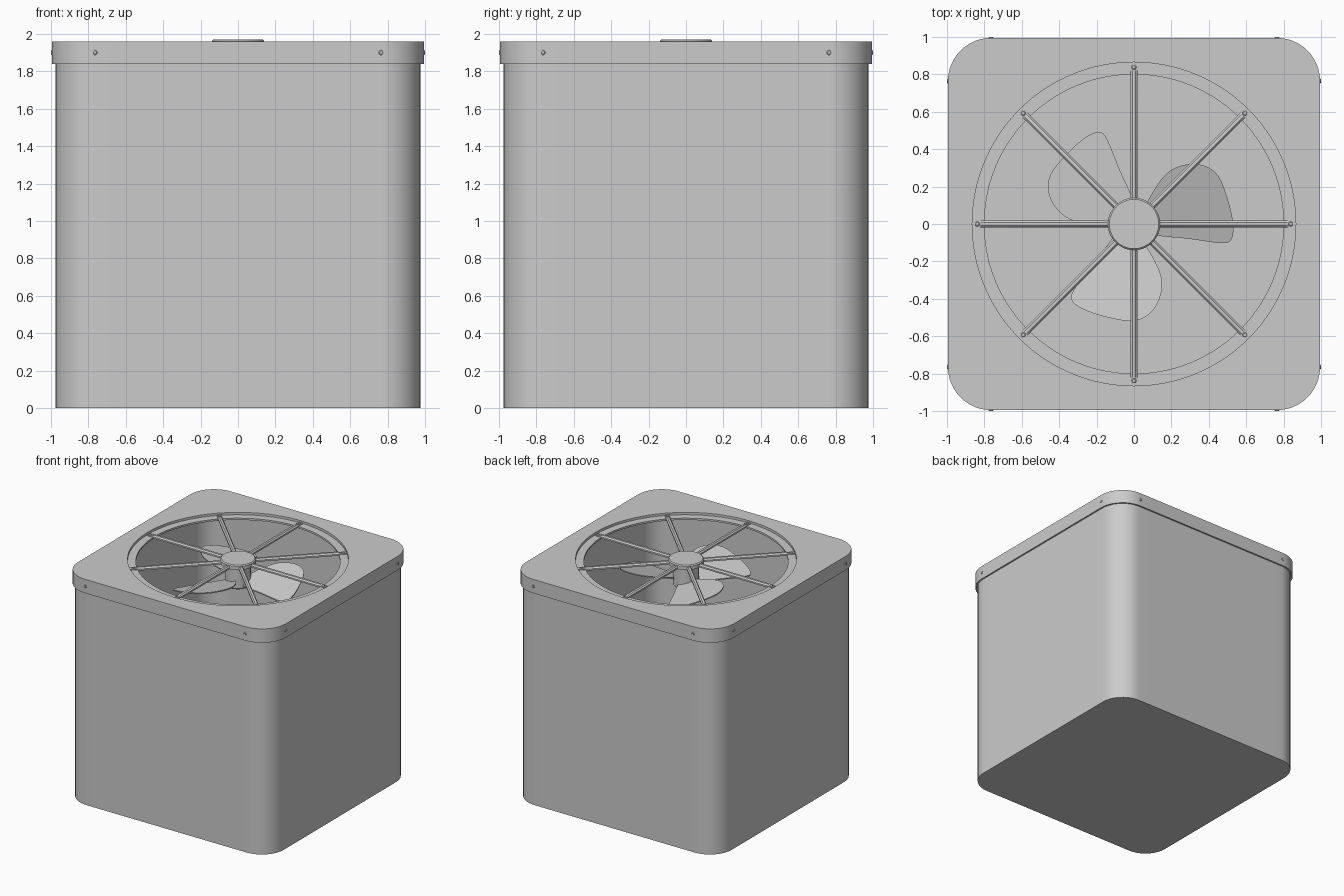
import bpy, bmesh
from math import sin, cos, tan, atan2, pi, radians
from mathutils import Vector, Matrix

if "Cube" in bpy.data.objects:
    bpy.data.objects.remove(bpy.data.objects["Cube"])


def finish(name, bm, mat=None, smooth=True):
    bmesh.ops.recalc_face_normals(bm, faces=bm.faces)
    if mat:
        bm.transform(mat)
    me = bpy.data.meshes.new(name)
    bm.to_mesh(me)
    bm.free()
    ob = bpy.data.objects.new(name, me)
    bpy.context.collection.objects.link(ob)
    if smooth:
        bpy.ops.object.select_all(action='DESELECT')
        ob.select_set(True)
        bpy.context.view_layer.objects.active = ob
        bpy.ops.object.shade_smooth_by_angle(angle=radians(30))
    return ob


def rounded_square(half, r, z, flat=20, arc=12):
    """Loop with many points per side so it can be bridged to a circle."""
    c = half - r
    a = atan2(c, half)
    side = [(half, half * tan(-a + 2 * a * i / flat)) for i in range(flat + 1)]
    side += [(c + r * cos(pi / 2 * i / arc), c + r * sin(pi / 2 * i / arc))
             for i in range(1, arc)]
    return [Matrix.Rotation(k * pi / 2, 3, 'Z') @ Vector((x, y, z))
            for k in range(4) for x, y in side]


def circle_like(loop, r, z):
    return [Vector((r * cos(t), r * sin(t), z)) for t in (atan2(p.y, p.x) for p in loop)]


def loft(name, loops, closed=False, caps=False, mat=None):
    bm = bmesh.new()
    rows = [[bm.verts.new(p) for p in lp] for lp in loops]
    n = len(rows[0])
    pairs = list(zip(rows, rows[1:])) + ([(rows[-1], rows[0])] if closed else [])
    for a, b in pairs:
        for i in range(n):
            j = (i + 1) % n
            bm.faces.new((a[i], a[j], b[j], b[i]))
    if caps:
        bm.faces.new(rows[0])
        bm.faces.new(rows[-1])
    return finish(name, bm, mat)


def disc_stack(name, rings, n=48, mat=None):
    """Turned solid from (radius, z) pairs."""
    return loft(name, [[Vector((r * cos(2 * pi * i / n), r * sin(2 * pi * i / n), z))
                        for i in range(n)] for r, z in rings], caps=True, mat=mat)


# Open-topped housing shell
loft("housing", [rounded_square(h, r, z) for h, r, z in
                 ((0.975, 0.21, 0), (0.975, 0.21, 1.92),
                  (0.96, 0.195, 1.92), (0.96, 0.195, 0.015))], caps=True)

# Lid with skirt, round opening and recessed ledge
ref = rounded_square(0.995, 0.23, 0)
loft("lid", [circle_like(ref, 0.80, 1.925), circle_like(ref, 0.80, 1.94),
             circle_like(ref, 0.865, 1.94), circle_like(ref, 0.865, 1.96),
             rounded_square(0.995, 0.23, 1.96), rounded_square(0.995, 0.23, 1.84),
             rounded_square(0.981, 0.216, 1.84), rounded_square(0.981, 0.216, 1.925)],
     closed=True)

# Grille spokes: ridged bar with a flat fixing tab and a screw
SCREW = ((0.013, -0.004), (0.013, 0.002), (0.009, 0.005))
profile = [(-0.018, 1.932), (0.018, 1.932), (0.018, 1.945), (0.009, 1.957),
           (-0.009, 1.957), (-0.018, 1.945)]
for k in range(8):
    rot = Matrix.Rotation(k * pi / 4, 4, 'Z')
    loft(f"spoke_{k}", [[Vector((x, y, z if z < 1.94 or x < 0.82 else 1.947))
                         for y, z in profile] for x in (0.1, 0.79, 0.825, 0.862)],
         caps=True, mat=rot)
    disc_stack(f"spoke_screw_{k}", SCREW, 12, rot @ Matrix.Translation((0.838, 0, 1.949)))

# Centre hub and fan motor
disc_stack("grille_hub", ((0.13, 1.925), (0.14, 1.93), (0.14, 1.962), (0.132, 1.97)))
disc_stack("fan_motor", ((0.09, 1.74), (0.10, 1.75), (0.10, 1.93)))

# Lid screws, two on each side
for k in range(4):
    for s in (-1, 1):
        m = (Matrix.Rotation(k * pi / 2, 4, 'Z') @ Matrix.Translation((0.995, s * 0.765, 1.90))
             @ Matrix.Rotation(pi / 2, 4, 'Y'))
        disc_stack(f"lid_screw_{k}_{'a' if s < 0 else 'b'}", SCREW, 12, m)

# Fan blades: smoothed outline on a pitched plane
outline = [Vector(p) for p in (
    (0.05, 0.06), (0.10, 0.17), (0.18, 0.275), (0.28, 0.318), (0.38, 0.31), (0.455, 0.25),
    (0.505, 0.12), (0.53, 0.0), (0.522, -0.08), (0.47, -0.102), (0.30, -0.08), (0.06, -0.045))]


def smooth_loop(pts, steps=5):
    out, n = [], len(pts)
    for i in range(n):
        a, b, c, d = (pts[(i + o) % n] for o in (-1, 0, 1, 2))
        for s in range(steps):
            t = s / steps
            out.append(0.5 * (2 * b + (c - a) * t + (2 * a - 5 * b + 4 * c - d) * t * t
                              + (3 * b - a - 3 * c + d) * t ** 3))
    return out


edge = smooth_loop(outline)
for k in range(3):
    loft(f"fan_blade_{k}", [[Vector((p.x, p.y, 1.815 + 0.28 * (p.y - 0.1) + dz)) for p in edge]
                            for dz in (-0.005, 0.005)],
         caps=True, mat=Matrix.Rotation(k * 2 * pi / 3, 4, 'Z'))
